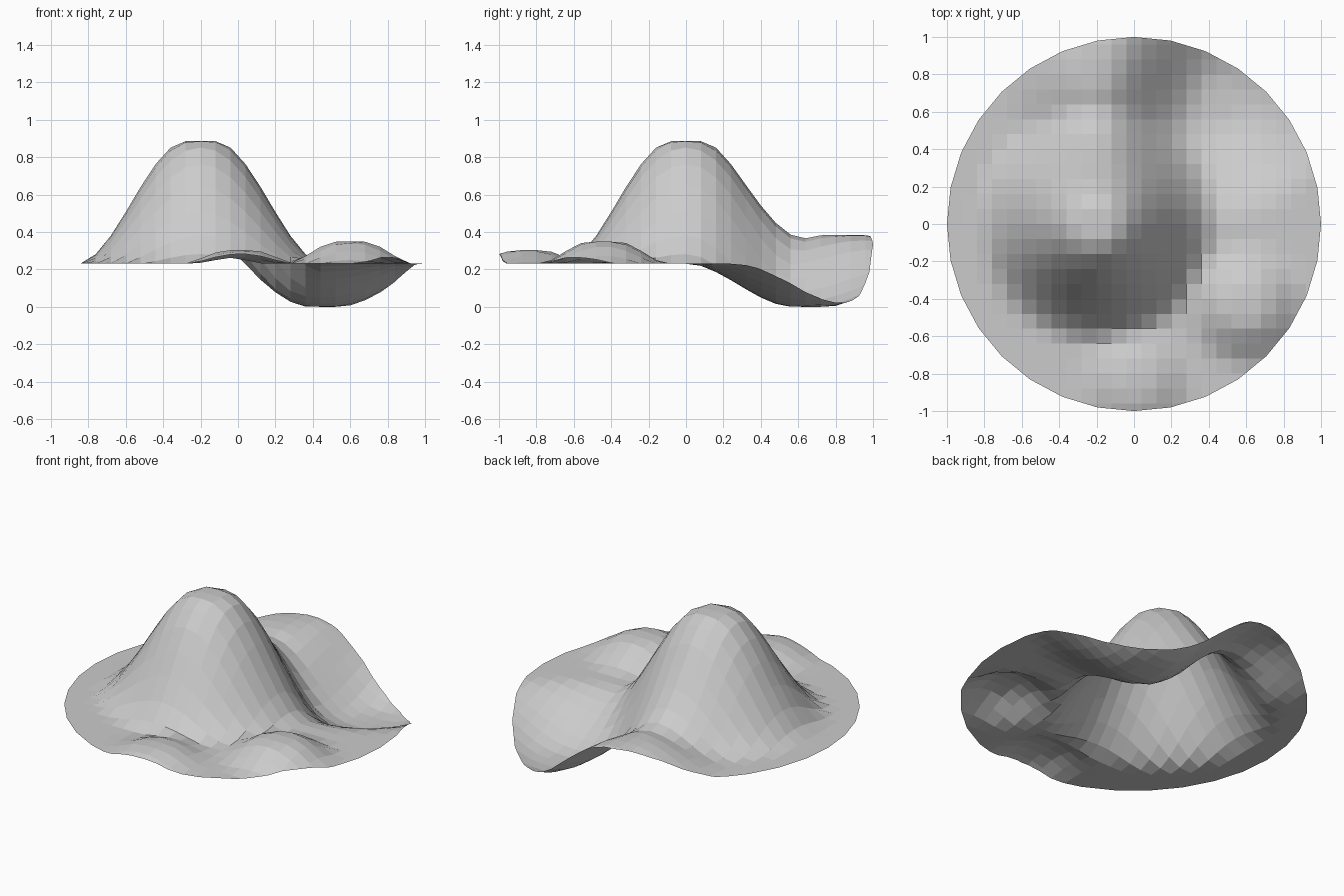
import bpy, bmesh, math
from mathutils import Vector

if "Cube" in bpy.data.objects:
    bpy.data.objects.remove(bpy.data.objects["Cube"])

BASE = 0.23
# smooth-falloff pulls: x, y, radius, height, flat-top radius
PULLS = [
    (-0.20, 0.00, 0.66, 0.655, 0.08),   # main peak
    (-0.18, 0.84, 0.60, 0.155, 0.08),   # back hill
    (0.45, 0.66, 0.66, -0.23, 0.09),    # back hollow
    (0.60, -0.44, 0.35, 0.118, 0.08),   # front right bump
    (0.01, -0.84, 0.32, 0.073, 0.07),   # front bump
]


def height(x, y):
    z = BASE
    for cx, cy, r, h, flat in PULLS:
        t = 1 - max(0, math.hypot(x - cx, y - cy) - flat) / (r - flat)
        t = min(1, max(0, t))
        z += h * t * t * (3 - 2 * t)
    return z


# square grid sheet
bm = bmesh.new()
bmesh.ops.create_grid(bm, x_segments=27, y_segments=26, size=1)
for v in bm.verts:
    v.co.x *= 1.08
    v.co.y *= 1.04

# trim to a 32-sided disc
for i in range(32):
    a = (i + 0.5) * math.tau / 32
    n = Vector((math.cos(a), math.sin(a), 0))
    bmesh.ops.bisect_plane(bm, geom=bm.verts[:] + bm.edges[:] + bm.faces[:], dist=1e-5,
                           plane_co=n * math.cos(math.pi / 32), plane_no=n, clear_outer=True)
bmesh.ops.remove_doubles(bm, verts=bm.verts, dist=0.002)

# raise the terrain
for v in bm.verts:
    v.co.z = height(v.co.x, v.co.y)
low = min(v.co.z for v in bm.verts)
for v in bm.verts:
    v.co.z -= low
bm.normal_update()

me = bpy.data.meshes.new("terrain_disc")
bm.to_mesh(me)
bm.free()
bpy.context.collection.objects.link(bpy.data.objects.new("terrain_disc", me))
